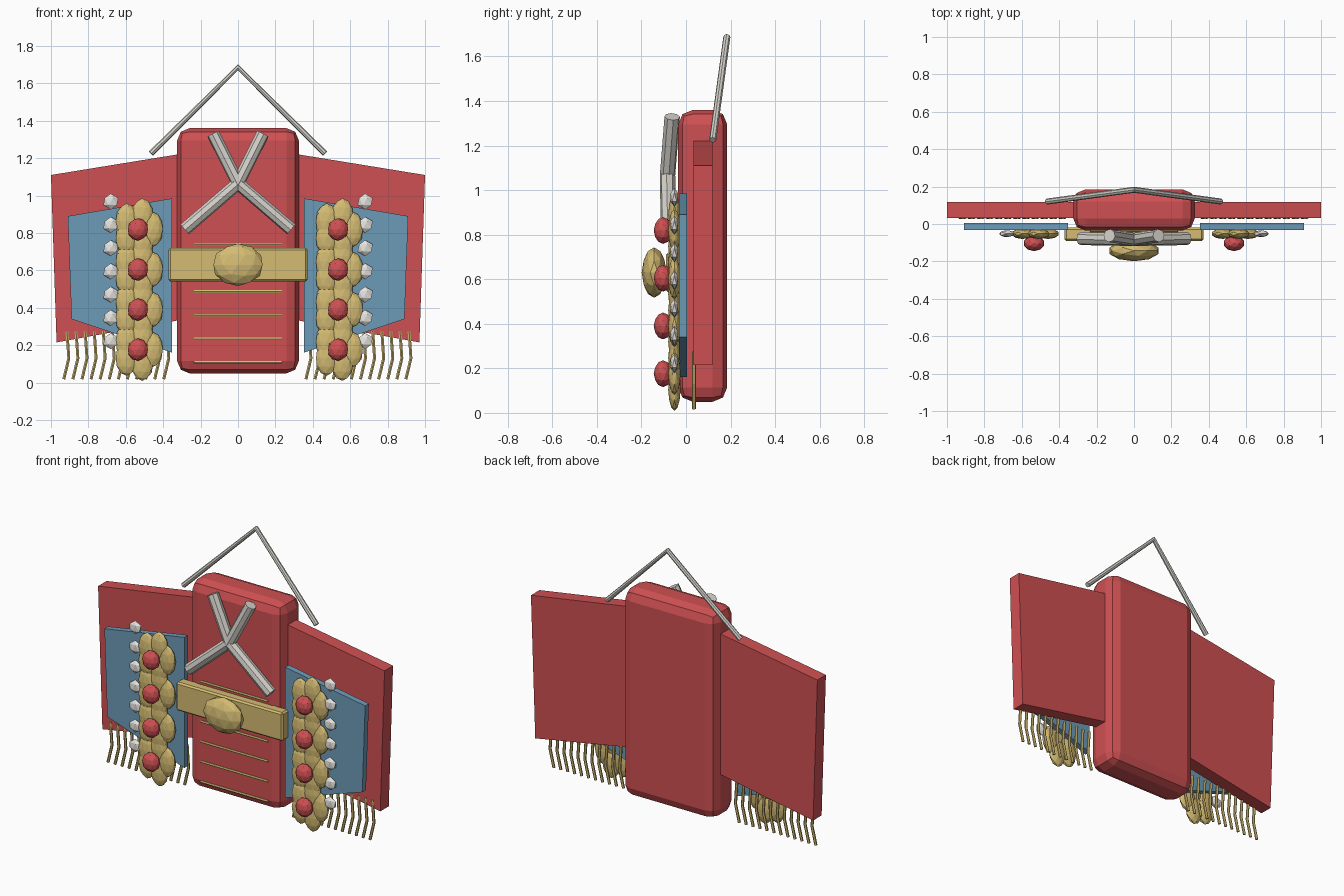
import bpy, bmesh, math
from mathutils import Matrix

if "Cube" in bpy.data.objects:
    bpy.data.objects.remove(bpy.data.objects["Cube"])


def material(name, rgb):
    m = bpy.data.materials.new(name)
    m.diffuse_color = (*rgb, 1)
    m.use_nodes = True
    m.node_tree.nodes["Principled BSDF"].inputs["Base Color"].default_value = m.diffuse_color
    return m


RED = material("red_cloth", (0.62, 0.08, 0.085))
BLUE = material("blue_cloth", (0.15, 0.33, 0.48))
GOLD = material("gold", (0.66, 0.50, 0.17))
SILVER = material("silver", (0.66, 0.64, 0.59))
PEARL = material("pearl", (0.80, 0.78, 0.74))


def finish(name, bm, mat):
    me = bpy.data.meshes.new(name)
    bmesh.ops.recalc_face_normals(bm, faces=bm.faces[:])
    bm.to_mesh(me)
    bm.free()
    me.materials.append(mat)
    ob = bpy.data.objects.new(name, me)
    bpy.context.collection.objects.link(ob)
    return ob


def box(name, lo, hi, mat, bevel, segments):
    bm = bmesh.new()
    size = [h - l for l, h in zip(lo, hi)]
    mid = [(h + l) / 2 for l, h in zip(lo, hi)]
    bmesh.ops.create_cube(bm, size=1, matrix=Matrix.Translation(mid) @ Matrix.Diagonal((*size, 1)))
    bmesh.ops.bevel(bm, geom=bm.edges[:], offset=bevel, segments=segments,
                    profile=0.5, affect='EDGES')
    return finish(name, bm, mat)


def panel(name, outline, y0, y1, mat):
    bm = bmesh.new()
    face = bm.faces.new([bm.verts.new((x, y0, z)) for x, z in outline])
    out = bmesh.ops.extrude_face_region(bm, geom=[face])
    for v in out["geom"]:
        if isinstance(v, bmesh.types.BMVert):
            v.co.y = y1
    # keep the starting face so the slab is closed
    if not face.is_valid or len(bm.faces) < len(outline) + 2:
        bmesh.ops.holes_fill(bm, edges=bm.edges[:], sides=0)
    return finish(name, bm, mat)


def blobs(name, items, radii, subdiv, mat):
    bm = bmesh.new()
    for c in items:
        bmesh.ops.create_icosphere(bm, subdivisions=subdiv, radius=1,
                                   matrix=Matrix.Translation(c) @ Matrix.Diagonal((*radii, 1)))
    return finish(name, bm, mat)


def tubes(name, paths, radius, res, mat):
    cu = bpy.data.curves.new(name, 'CURVE')
    cu.dimensions = '3D'
    cu.bevel_depth = radius
    cu.bevel_resolution = res
    cu.use_fill_caps = True
    for path in paths:
        sp = cu.splines.new('POLY')
        sp.points.add(len(path) - 1)
        sp.use_smooth = False
        for p, co in zip(sp.points, path):
            p.co = (*co, 1)
    tmp = bpy.data.objects.new(name + "_curve", cu)
    bpy.context.collection.objects.link(tmp)
    dg = bpy.context.evaluated_depsgraph_get()
    me = bpy.data.meshes.new_from_object(tmp.evaluated_get(dg))
    bpy.data.objects.remove(tmp)
    me.materials.clear()
    me.materials.append(mat)
    ob = bpy.data.objects.new(name, me)
    bpy.context.collection.objects.link(ob)
    return ob


# torso block
box("body", (-0.325, -0.035, 0.05), (0.325, 0.185, 1.36), RED, 0.065, 2)

# gold stripes down the front
tubes("front_stripes", [[(-0.235, -0.035, 0.108 + 0.1264 * i), (0.235, -0.035, 0.108 + 0.1264 * i)]
                        for i in range(6)], 0.008, 1, GOLD)

# belt and oval buckle
box("belt", (-0.372, -0.09, 0.54), (0.372, -0.02, 0.72), GOLD, 0.01, 1)
blobs("buckle", [(0, -0.143, 0.63)], (0.138, 0.056, 0.113), 2, GOLD)

# crossed collar bands
tubes("collar_cross", [[(-s * 0.132, -0.062, 1.33), (0, -0.083, 1.065), (s * 0.285, -0.078, 0.82)]
                       for s in (-1, 1)], 0.035, 2, SILVER)

# hanger rod above the shoulders
tubes("hanger", [[(-0.465, 0.12, 1.225), (0, 0.183, 1.685), (0.465, 0.12, 1.225)]], 0.016, 2, SILVER)

heights = [0.176 + 0.2143 * i for i in range(4)]
for s, side in ((-1, "left"), (1, "right")):
    # sleeve slab and blue overlay
    panel(side + "_sleeve", [(s * x, z) for x, z in
                             ((0.28, 1.227), (1.0, 1.11), (0.97, 0.215), (0.28, 0.34))], 0.033, 0.118, RED)
    panel(side + "_overlay", [(s * x, z) for x, z in
                              ((0.352, 0.985), (0.91, 0.89), (0.89, 0.34), (0.352, 0.16))], -0.032, 0.005, BLUE)
    # column of five-petal flowers with red centres
    petals = [(s * 0.535 + 0.075 * math.cos(a), -0.052, z + 0.075 * math.sin(a))
              for z in heights for a in (k * math.tau / 5 for k in range(5))]
    blobs(side + "_petals", petals, (0.06, 0.028, 0.095), 2, GOLD)
    blobs(side + "_flower_gems", [(s * 0.535, -0.103, z) for z in heights],
          (0.056, 0.042, 0.06), 2, RED)
    # row of pearls
    blobs(side + "_pearls", [(s * 0.68, -0.052, 0.222 + 0.1243 * i) for i in range(7)],
          (0.045, 0.02, 0.043), 1, PEARL)
    # hanging fringe
    xs = [s * (0.38 + 0.0486 * i) for i in range(12)]
    tubes(side + "_fringe", [[(x, 0.035, 0.275), (x + 0.01, 0.035, 0.13), (x - 0.017, 0.035, 0.018)]
                             for x in xs], 0.009, 1, GOLD)
